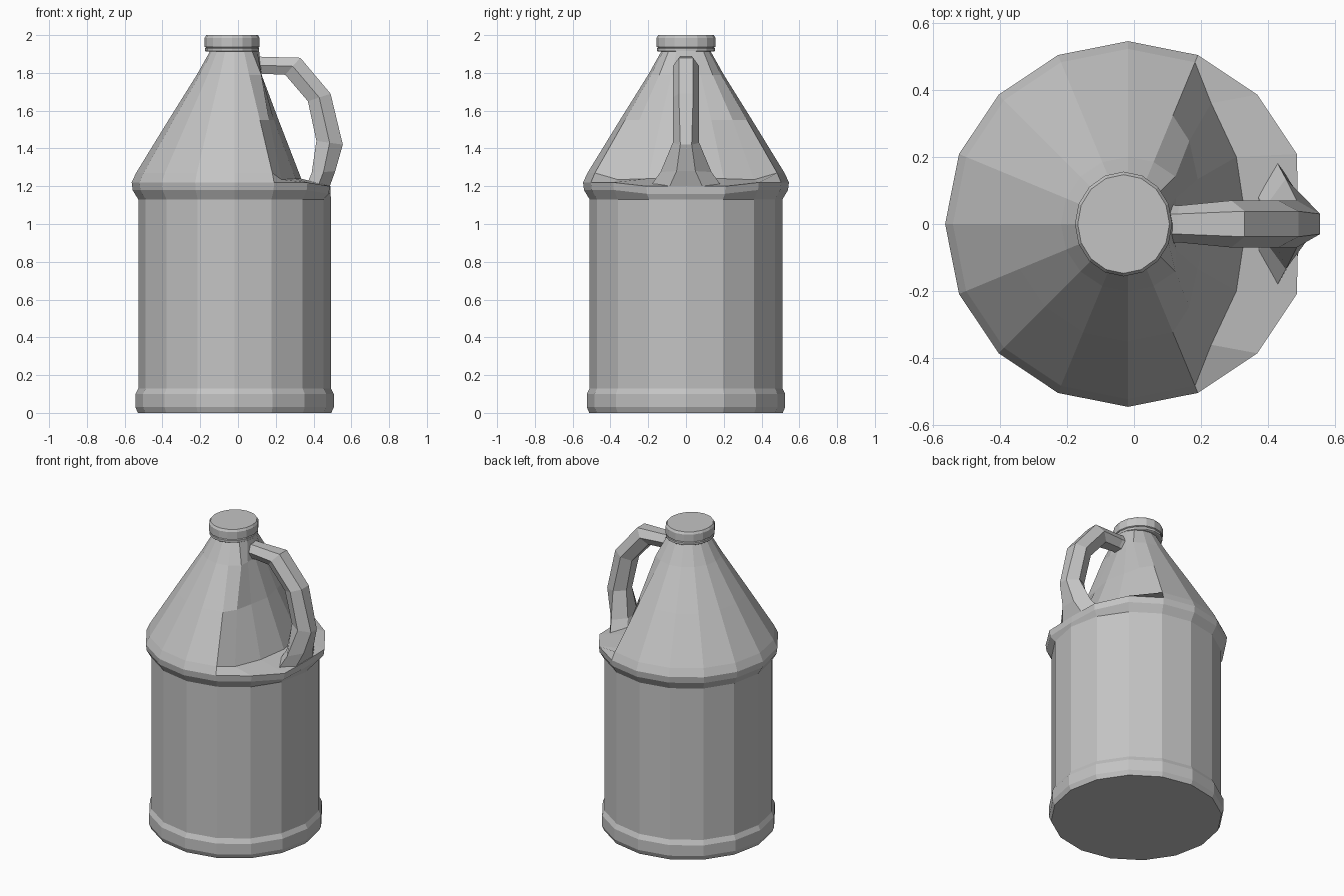
import bpy, bmesh
from math import cos, sin, pi
from mathutils import Vector

default = bpy.data.objects.get("Cube")
if default:
    bpy.data.objects.remove(default)

SIDES = 16

grey = bpy.data.materials.new("plain grey plastic")
grey.use_nodes = True
colour = (0.55, 0.55, 0.55, 1)
grey.diffuse_color = colour
grey.node_tree.nodes["Principled BSDF"].inputs["Base Color"].default_value = colour


def finish(bm, name):
    bmesh.ops.recalc_face_normals(bm, faces=bm.faces)
    mesh = bpy.data.meshes.new(name)
    bm.to_mesh(mesh)
    bm.free()
    mesh.materials.append(grey)
    obj = bpy.data.objects.new(name, mesh)
    bpy.context.collection.objects.link(obj)
    return obj


def loft(name, rings):
    """Skin a list of point rings and close both ends."""
    bm = bmesh.new()
    loops = [[bm.verts.new(p) for p in ring] for ring in rings]
    for a, b in zip(loops, loops[1:]):
        for i in range(len(a)):
            j = (i + 1) % len(a)
            bm.faces.new((a[i], a[j], b[j], b[i]))
    bm.faces.new(loops[0][::-1])
    bm.faces.new(loops[-1])
    return finish(bm, name)


def circle(radius, z, centre, squash=1.0):
    return [Vector((centre + squash * radius * cos(2 * pi * i / SIDES),
                    radius * sin(2 * pi * i / SIDES), z)) for i in range(SIDES)]


# Bottle: turned profile with a foot band, straight wall, shoulder rim and cone
profile = [(0.512, 0), (0.525, 0.03), (0.525, 0.1), (0.51, 0.13), (0.51, 1.13),
           (0.54, 1.18), (0.545, 1.22), (0.522, 1.27), (0.35, 1.55),
           (0.2, 1.79), (0.13, 1.915)]
rings = [circle(r, z, -0.018) for r, z in profile]

# Rim drops and flattens where the handle lands
for ring in rings[5:7]:
    for i in (-1, 0, 1):
        ring[i].x = min(ring[i].x, 0.49)
        ring[i].z -= 0.02
# Grip recess pressed into the cone beside the handle
for i in (-2, -1, 0, 1, 2):
    foot = rings[7][i]
    side = (i > 0) - (i < 0)
    if abs(i) == 2:
        foot.xyz = 0.23, side * 0.36, 1.235
    else:
        foot.xyz = 0.335 - 0.03 * abs(i), side * 0.2, 1.24
    rings[8][i].x = min(rings[8][i].x, 0.215 - 0.025 * abs(i))
    rings[9][i].x = min(rings[9][i].x, 0.125)
loft("bottle", rings)

# Cap: sealing ring, groove and lid
cap = [(0.148, 1.912), (0.154, 1.916), (0.154, 1.93), (0.148, 1.934),
       (0.156, 1.938), (0.156, 1.986), (0.147, 2.0)]
loft("cap", [circle(r, z, -0.031, 0.93) for r, z in cap])


# Handle: six-sided section set by its outer and inner edge points
def section(outer, inner, widest, flat):
    out, inn = Vector((outer[0], 0, outer[1])), Vector((inner[0], 0, inner[1]))
    mid = (out + inn) / 2
    across = Vector((0, 1, 0))
    return [out + across * flat, mid + across * widest, inn + across * flat,
            inn - across * flat, mid - across * widest, out - across * flat]


path = [((0.07, 1.89), (0.06, 1.78), 0.06, 0.03),
        ((0.13, 1.885), (0.14, 1.795), 0.055, 0.03),
        ((0.33, 1.88), (0.25, 1.79), 0.07, 0.038),
        ((0.49, 1.69), (0.37, 1.65), 0.07, 0.038),
        ((0.555, 1.42), (0.415, 1.44), 0.07, 0.03),
        ((0.515, 1.28), (0.39, 1.27), 0.135, 0.05),
        ((0.475, 1.17), (0.36, 1.2), 0.2, 0.1)]
loft("handle", [section(*p) for p in path])
